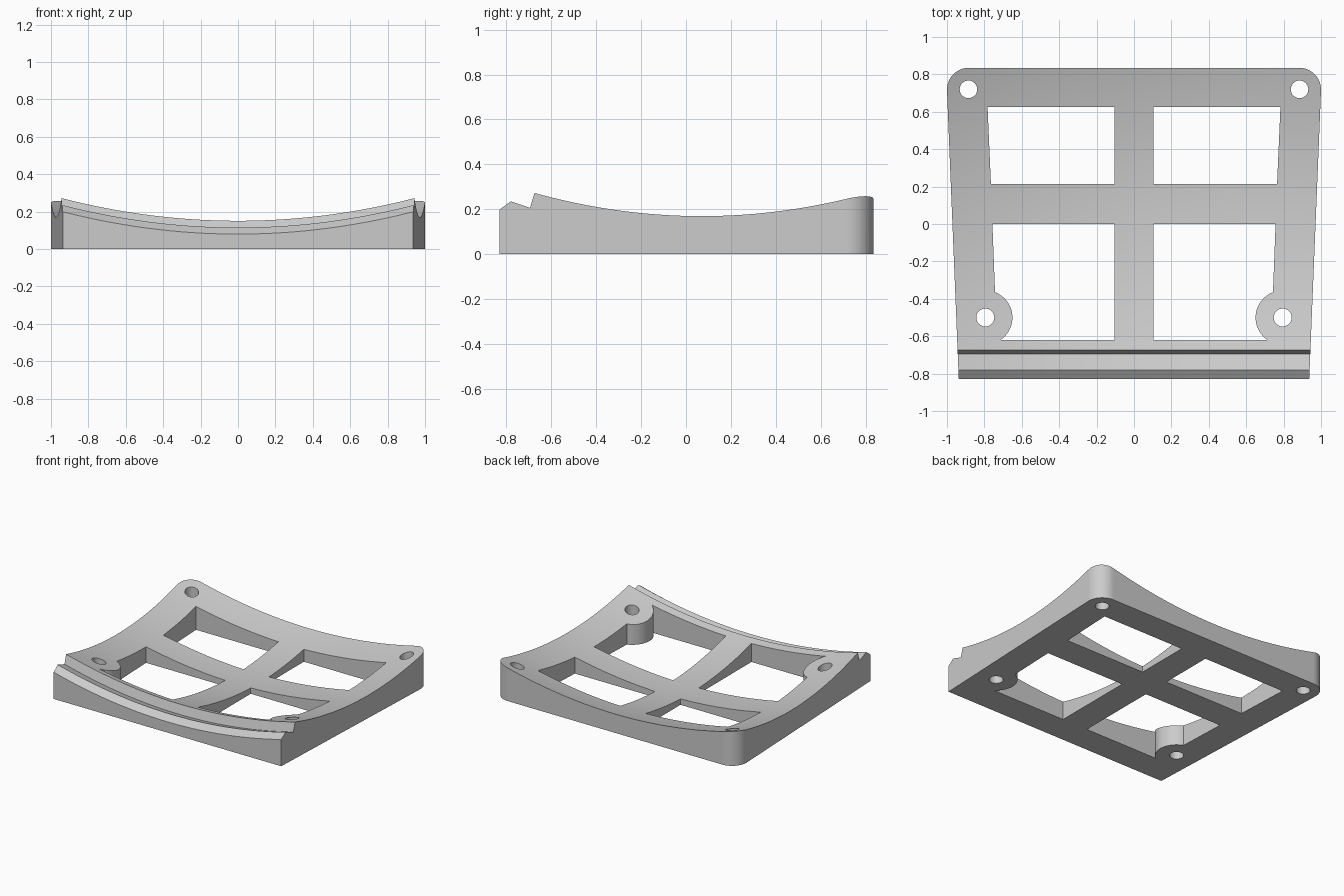
import bpy
import bmesh
from math import cos, sin, radians, tau

default = bpy.data.objects.get("Cube")
if default:
    bpy.data.objects.remove(default, do_unlink=True)

grey = bpy.data.materials.new("plain grey")
grey.use_nodes = True
colour = (0.6, 0.6, 0.6, 1)
grey.diffuse_color = colour
grey.node_tree.nodes["Principled BSDF"].inputs["Base Color"].default_value = colour


def make_object(name, bm):
    bmesh.ops.recalc_face_normals(bm, faces=bm.faces[:])
    mesh = bpy.data.meshes.new(name)
    bm.to_mesh(mesh)
    bm.free()
    mesh.materials.append(grey)
    obj = bpy.data.objects.new(name, mesh)
    bpy.context.collection.objects.link(obj)
    return obj


def prism(name, outline):
    """Tall upright prism used as a cutter."""
    bm = bmesh.new()
    face = bm.faces.new([bm.verts.new((x, y, -0.5)) for x, y in outline])
    top = bmesh.ops.extrude_face_region(bm, geom=[face])["geom"]
    for v in top:
        if isinstance(v, bmesh.types.BMVert):
            v.co.z = 1
    obj = make_object(name, bm)
    obj.hide_render = True
    return obj


def arc(cx, cy, r, start, end, steps):
    angles = [radians(start + (end - start) * i / steps) for i in range(steps + 1)]
    return [(cx + r * cos(a), cy + r * sin(a)) for a in angles]


def cut(target, cutter, operation):
    mod = target.modifiers.new("cut", "BOOLEAN")
    mod.operation, mod.solver, mod.object = operation, "EXACT", cutter
    bpy.context.view_layer.objects.active = target
    bpy.ops.object.modifier_apply(modifier=mod.name)
    bpy.data.objects.remove(cutter, do_unlink=True)


def dish(y):
    return 0.04 + 0.185 * (y - 0.1) ** 2


# Centre-line profile: grooved front lip, then the dished plate
profile = [(-0.83, 0.08), (-0.78, 0.115), (-0.695, 0.085)]
rows = 40
for i in range(rows + 1):
    y = -0.675 + 1.535 * i / rows
    profile.append((y, dish(y)))

# Sweep the profile across x along a shallow curve, then close it down to the base
columns = 48
bm = bmesh.new()
grid = []
for i in range(columns + 1):
    x = 1.05 * (2 * i / columns - 1)
    grid.append([bm.verts.new((x, y, z + 0.136 * x * x)) for y, z in profile])
for a, b in zip(grid, grid[1:]):
    for j in range(len(profile) - 1):
        bm.faces.new((a[j], b[j], b[j + 1], a[j + 1]))
lower = bmesh.ops.extrude_face_region(bm, geom=bm.faces[:])["geom"]
for v in lower:
    if isinstance(v, bmesh.types.BMVert):
        v.co.z = 0
plate = make_object("dished_frame_plate", bm)

# Tapered outline with rounded back corners
right_half = [(0.934, -0.9)] + arc(0.883, 0.718, 0.117, 0, 90, 16)
outline = right_half + [(-x, y) for x, y in reversed(right_half)]
cut(plate, prism("outline_cutter", outline), "INTERSECT")

# Four windows (the front ones wrap round the screw bosses) and four screw holes
back_window = [(0.105, 0.215), (0.765, 0.215), (0.783, 0.625), (0.105, 0.625)]
front_window = [(0.105, 0), (0.757, 0)] + arc(0.795, -0.5, 0.145, 111, 236, 20) + [(0.105, -0.62)]
back_hole = arc(0.885, 0.72, 0.047, 0, 360, 32)[:-1]
front_hole = arc(0.795, -0.5, 0.048, 0, 360, 32)[:-1]
for shape in (back_window, front_window, back_hole, front_hole):
    for side in (1, -1):
        cutter = prism("opening_cutter", [(side * x, y) for x, y in shape])
        cut(plate, cutter, "DIFFERENCE")

# Smooth the curved surfaces, keep the edges crisp
bpy.ops.object.select_all(action="DESELECT")
plate.select_set(True)
bpy.context.view_layer.objects.active = plate
bpy.ops.object.shade_smooth_by_angle(angle=radians(25))
